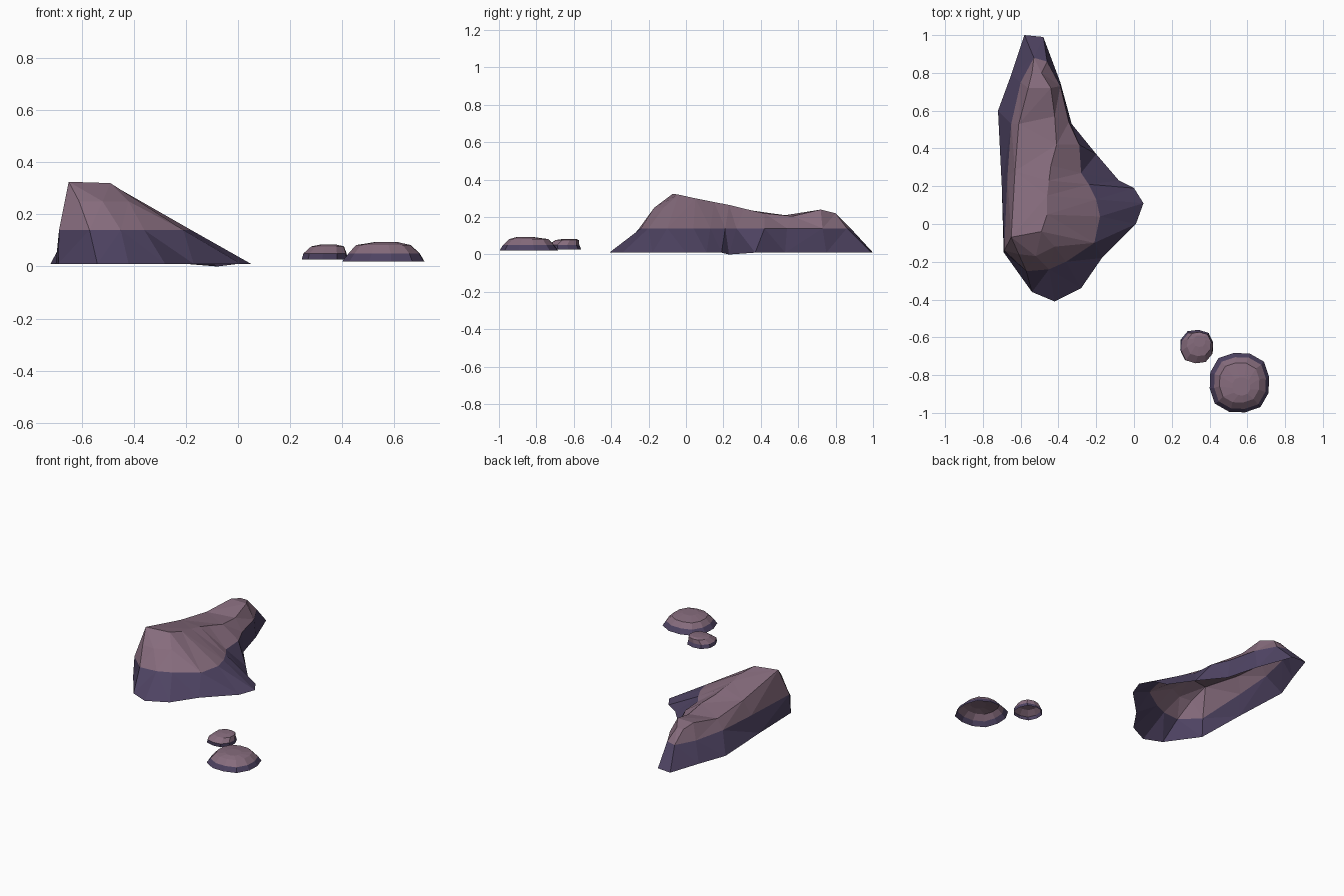
import bpy
import bmesh
import math

if "Cube" in bpy.data.objects:
    bpy.data.objects.remove(bpy.data.objects["Cube"])


def material(name, color):
    m = bpy.data.materials.new(name)
    m.diffuse_color = (*color, 1)
    m.use_nodes = True
    m.node_tree.nodes["Principled BSDF"].inputs["Base Color"].default_value = m.diffuse_color
    return m


MATS = [material("mauve stone", (0.24, 0.15, 0.205)),
        material("dark purple stone", (0.076, 0.056, 0.122))]


def loft(name, rings, cap):
    """Skin closed rings from the open bottom to the top; the lowest band is dark."""
    bm = bmesh.new()
    vs = [[bm.verts.new(p) for p in ring] for ring in rings]
    n = len(rings[0])
    for level, (a, b) in enumerate(zip(vs, vs[1:])):
        for i in range(n):
            j = (i + 1) % n
            f = bm.faces.new((a[i], a[j], b[j], b[i]))
            f.material_index = 1 if level == 0 else 0
    for idx in cap:
        bm.faces.new([vs[-1][i] for i in idx])
    bmesh.ops.triangulate(bm, faces=[f for f in bm.faces if len(f.verts) > 3])
    mesh = bpy.data.meshes.new(name)
    bm.to_mesh(mesh)
    bm.free()
    for m in MATS:
        mesh.materials.append(m)
    ob = bpy.data.objects.new(name, mesh)
    bpy.context.collection.objects.link(ob)
    return ob


# Large boulder: ground outline, colour line and crest
base = [(-.42, -.41), (-.28, -.34), (-.17, -.18), (.01, 0), (.05, .11), (0, .19),
        (-.08, .23), (-.20, .37), (-.33, .53), (-.39, .75), (-.48, .99), (-.58, 1.0),
        (-.65, .79), (-.72, .60), (-.70, .2), (-.69, -.15), (-.54, -.36)]
mid = [(-.45, -.24), (-.36, -.20), (-.21, -.10), (-.18, .04), (-.20, .13), (-.24, .21),
       (-.28, .27), (-.29, .42), (-.345, .54), (-.39, .73), (-.46, .86), (-.53, .88),
       (-.60, .75), (-.65, .53), (-.67, .25), (-.687, -.14), (-.57, -.25)]
crest = [(-.52, -.17, .25), (-.42, -.12, .25), (-.49, -.04, .32), (-.46, .05, .30),
         (-.46, .15, .28), (-.45, .23, .265), (-.44, .31, .245), (-.41, .42, .22),
         (-.42, .57, .205), (-.44, .72, .24), (-.49, .80, .22), (-.54, .80, .22),
         (-.56, .72, .24), (-.61, .53, .21), (-.63, .28, .245), (-.65, -.07, .325),
         (-.61, -.16, .25)]
crest_faces = [(15, 16, 0), (15, 0, 2), (0, 1, 2), (15, 2, 3), (15, 3, 4), (15, 4, 14),
               (14, 4, 5), (14, 5, 6), (14, 6, 7), (14, 7, 13), (13, 7, 8),
               (13, 8, 9), (13, 9, 12), (12, 9, 10), (12, 10, 11)]
loft("large_boulder",
     [[(x, y, 0 if i == 6 else .01) for i, (x, y) in enumerate(base)],
      [(x, y, .14) for x, y in mid], crest], crest_faces)


# Small flat stones: squarish rings shrinking and shifting upward
def stone(name, cx, cy, radius, levels, sides):
    rings = []
    for scale, z, dx, dy in levels:
        ring = []
        for i in range(sides):
            a = 2 * math.pi * (i + .35) / sides
            c, s = math.cos(a), math.sin(a)
            r = radius * scale / (abs(c) ** 2.6 + abs(s) ** 2.6) ** (1 / 2.6)
            ring.append((cx + dx + r * c, cy + dy + r * s, z))
        rings.append(ring)
    loft(name, rings, [range(sides)])


stone("flat_stone", .558, -.84, .158,
      [(1, .02, 0, 0), (.87, .05, .003, -.002), (.67, .082, 0, 0), (.3, .093, .01, -.02)], 12)
stone("pebble", .332, -.648, .088,
      [(1, .027, 0, 0), (.95, .05, .002, -.006), (.72, .077, .012, .012), (.35, .084, .015, .028)], 10)
